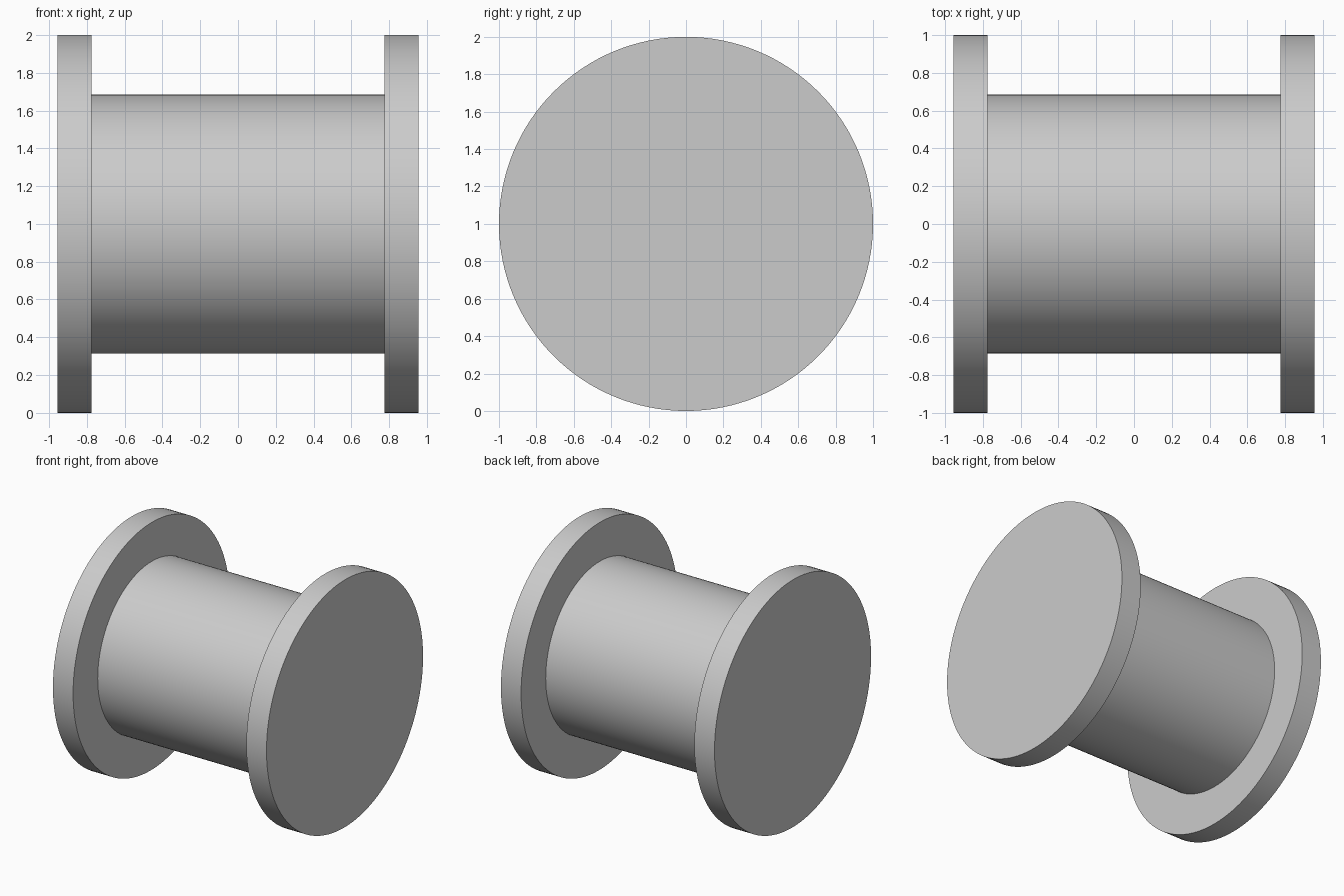
import bpy
import math

if "Cube" in bpy.data.objects:
    bpy.data.objects.remove(bpy.data.objects["Cube"], do_unlink=True)

# One plain grey for the whole spool
GREY = (0.6, 0.6, 0.6, 1.0)
grey = bpy.data.materials.new("light_grey")
grey.use_nodes = True
grey.diffuse_color = GREY
grey.node_tree.nodes["Principled BSDF"].inputs["Base Color"].default_value = GREY

FLANGE_RADIUS = 1.0
BARREL_RADIUS = 0.685
INNER_X, OUTER_X = 0.775, 0.955


def disc(name, radius, x0, x1):
    """Smooth cylinder lying along x between x0 and x1."""
    bpy.ops.mesh.primitive_cylinder_add(
        vertices=128, radius=radius, depth=x1 - x0,
        location=((x0 + x1) / 2, 0, FLANGE_RADIUS),
        rotation=(0, math.pi / 2, 0))
    obj = bpy.context.object
    obj.name = name
    obj.data.materials.append(grey)
    bpy.ops.object.transform_apply(location=False, rotation=True, scale=False)
    bpy.ops.object.shade_smooth_by_angle(angle=math.radians(30))
    return obj


# Barrel between two end flanges
disc("barrel", BARREL_RADIUS, -INNER_X, INNER_X)
disc("left_flange", FLANGE_RADIUS, INNER_X, OUTER_X)
disc("right_flange", FLANGE_RADIUS, -OUTER_X, -INNER_X)
